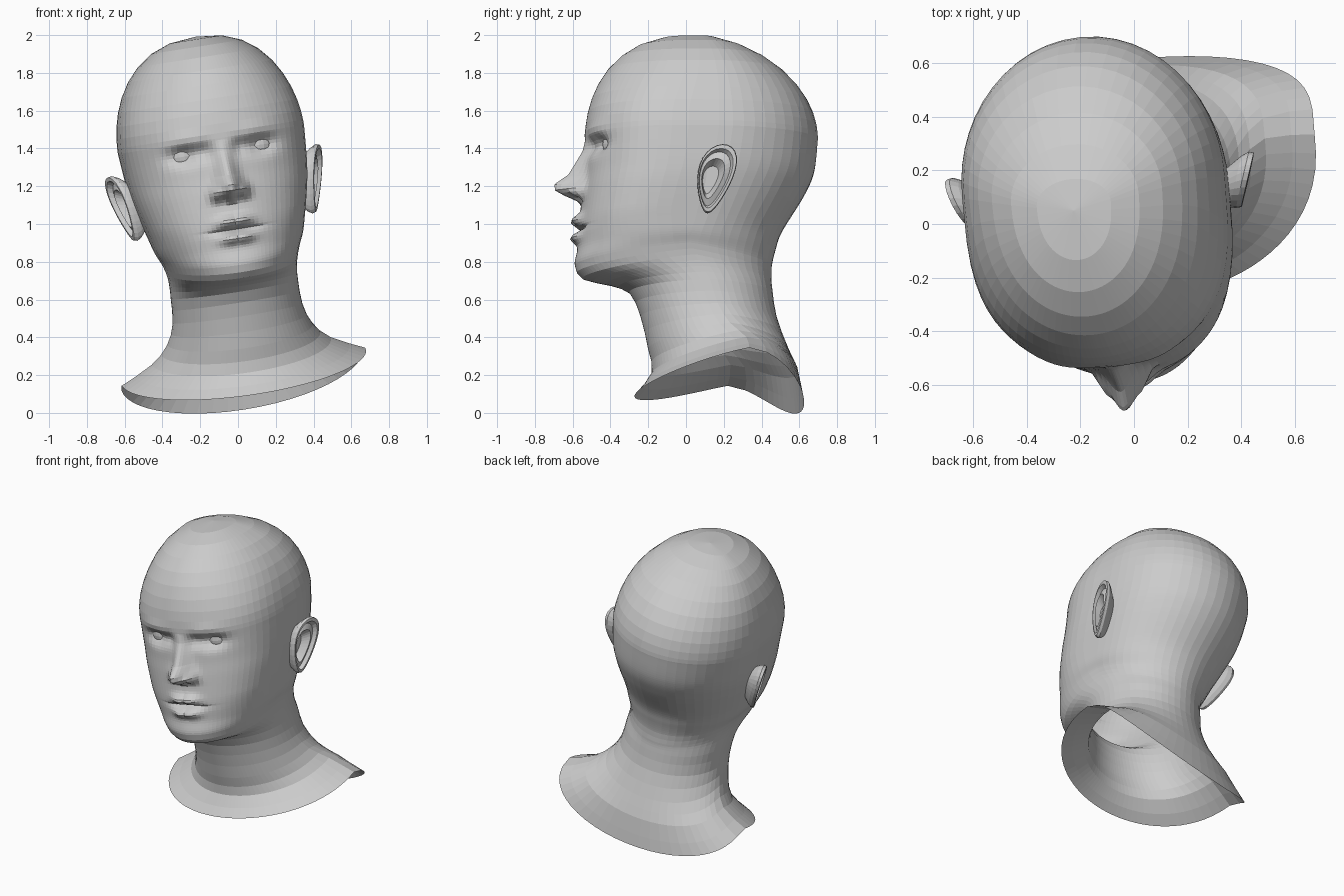
import bpy, bmesh
from math import sin, cos, pi, exp, radians
from mathutils import Matrix

if "Cube" in bpy.data.objects:
    bpy.data.objects.remove(bpy.data.objects["Cube"])

# The whole bust leans and turns slightly
POSE = (Matrix.Translation((-0.12, 0, 1.35)) @ Matrix.Rotation(radians(-8.9), 4, 'Y')
        @ Matrix.Rotation(radians(5), 4, 'Z') @ Matrix.Translation((0, 0, -1.35)))

# Contours from brow to collar: front y, front z, side x, side y, side z, back y
KEYS = [
    (-.535, 1.45, .493, .15, 1.45, .70),
    (-.535, 1.28, .478, .12, 1.27, .68),
    (-.55, 1.15, .458, .08, 1.15, .625),
    (-.57, .96, .415, .03, .98, .51),
    (-.575, .86, .393, 0, .90, .475),
    (-.59, .77, .365, -.01, .84, .455),
    (-.55, .70, .347, .02, .78, .455),
    (-.42, .675, .340, .06, .72, .455),
    (-.30, .63, .340, .10, .65, .46),
    (-.24, .50, .347, .14, .52, .48),
    (-.20, .33, .39, .20, .41, .54),
    (-.18, .20, .48, .28, .32, .59),
    (-.27, .08, .655, .28, .235, .62),
]
HALF = 36
ANGLES = [pi * (i / HALF) ** 1.55 for i in range(HALF + 1)]

# Soft face features: x, z, width, height, amount forward
BUMPS = [
    (.20, 1.46, .11, .04, .014), (.20, 1.385, .085, .048, -.055),     # brow, socket
    (.09, 1.39, .04, .045, -.025),                                    # inner eye
    (.075, 1.16, .028, .032, .04), (.04, 1.122, .02, .014, -.025),    # nostril wing, nostril
    (.035, 1.005, .06, .030, .045), (.03, .912, .06, .028, .042),     # lips
    (0, .956, .11, .012, -.045),                                      # mouth line
]
# Nose profile: z, amount forward
NOSE = [(1.44, 0), (1.38, .015), (1.25, .09), (1.20, .155), (1.165, .148), (1.135, .085), (1.10, 0)]


def smooth(t):
    t = min(max(t, 0), 1)
    return t * t * (3 - 2 * t)


def face_offset(x, z):
    d = 0
    for bx, bz, sx, sz, amount in BUMPS:
        d += amount * exp(-((abs(x) - bx) / sx) ** 2 - ((z - bz) / sz) ** 2)
    for (z0, d0), (z1, d1) in zip(NOSE, NOSE[1:]):
        if z1 <= z < z0:
            width = .036 + .13 * (1.4 - z)
            d += (d0 + (d1 - d0) * (z0 - z) / (z0 - z1)) * exp(-(x / width) ** 2)
    return d


def spline(a, b, c, d, t):
    return [.5 * (2 * q + (r - p) * t + (2 * p - 5 * q + 4 * r - s) * t * t
                  + (3 * q - p - 3 * r + s) * t ** 3) for p, q, r, s in zip(a, b, c, d)]


def ring_points(key):
    fy, fz, w, sy, sz, by = key
    bz = fz - .07 * smooth((.2 - fz) / .12)
    front_round = .6 + .3 * smooth((1.03 - fz) / .33) + .25 * smooth((fz - 1.5) / .4)
    back_round = 1 - .42 * smooth((.55 - fz) / .45)
    pts = []
    for a in ANGLES:
        c = cos(a)
        ey, ez, q = (fy, fz, front_round) if c > 0 else (by, bz, back_round)
        x = w * sin(a)
        y = sy + (ey - sy) * abs(c) ** q
        z = sz + (ez - sz) * abs(c)
        if c > 0 and .8 < z < 1.6:
            y -= face_offset(x, z)
        pts.append((x, y, z))
    return pts + [(-x, y, z) for x, y, z in pts[-2:0:-1]]


def finish(bm, name):
    bm.transform(POSE)
    me = bpy.data.meshes.new(name)
    bm.to_mesh(me)
    bm.free()
    ob = bpy.data.objects.new(name, me)
    bpy.context.collection.objects.link(ob)
    return ob


def bridge(bm, rings):
    for r0, r1 in zip(rings, rings[1:]):
        n = len(r0)
        for i in range(n):
            j = (i + 1) % n
            bm.faces.new((r0[i], r1[i], r1[j], r0[j]))


def cap(bm, ring, centre):
    v = bm.verts.new(centre)
    for i in range(len(ring)):
        bm.faces.new((v, ring[i], ring[(i + 1) % len(ring)]))


# Cranium contours follow a rounded dome
rings = []
for i in range(1, 10):
    phi = pi / 2 * (1 - i / 10) ** 1.5
    c, z = cos(phi), 1.45 + .55 * sin(phi)
    rings.append(ring_points((.05 - .585 * c ** .78, z, .493 * c ** .85,
                              .05 + .1 * c, z, .05 + .65 * c ** 1.15)))

# Face, neck and open collar contours, finer on the face
last = len(KEYS) - 1
for i in range(last):
    a, b, c, d = KEYS[max(i - 1, 0)], KEYS[i], KEYS[i + 1], KEYS[min(i + 2, last)]
    steps = max(2, round((b[1] - c[1]) / (.015 if b[1] > .85 else .07)))
    for k in range(steps):
        rings.append(ring_points(spline(a, b, c, d, k / steps)))
rings.append(ring_points(KEYS[-1]))

# Head, neck and collar as one skin
bm = bmesh.new()
rings = [[bm.verts.new(p) for p in r] for r in rings]
bridge(bm, rings)
cap(bm, rings[0], (0, .05, 2.0))
bmesh.ops.recalc_face_normals(bm, faces=bm.faces)
finish(bm, "head_and_neck")

# Ear sections: outline scale, height
EAR = [(.6, -.07), (.92, -.015), (1, .01), (.97, .03), (.86, .032),
       (.78, .008), (.58, .022), (.40, -.025)]


def ear_point(t, scale, h, side):
    u = .112 * cos(t) * (.82 + .3 * sin(t)) * scale - .04 * (1 - scale)
    v = .18 * sin(t) * scale
    return (side * (.50 + .33 * u + .22 * v + h), .11 + u + .2 * v, 1.16 + v)


for side, label in ((1, "left"), (-1, "right")):
    # Ear
    bm = bmesh.new()
    rings = [[bm.verts.new(ear_point(2 * pi * i / 28, s, h, side)) for i in range(28)]
             for s, h in EAR]
    bridge(bm, rings)
    cap(bm, rings[-1], (side * .465, .08, 1.16))
    bmesh.ops.recalc_face_normals(bm, faces=bm.faces)
    finish(bm, label + "_ear")
    # Eyeball
    bm = bmesh.new()
    bmesh.ops.create_uvsphere(bm, u_segments=20, v_segments=14, radius=.085,
                              matrix=Matrix.Translation((side * .2, -.376, 1.382)))
    finish(bm, label + "_eye")
